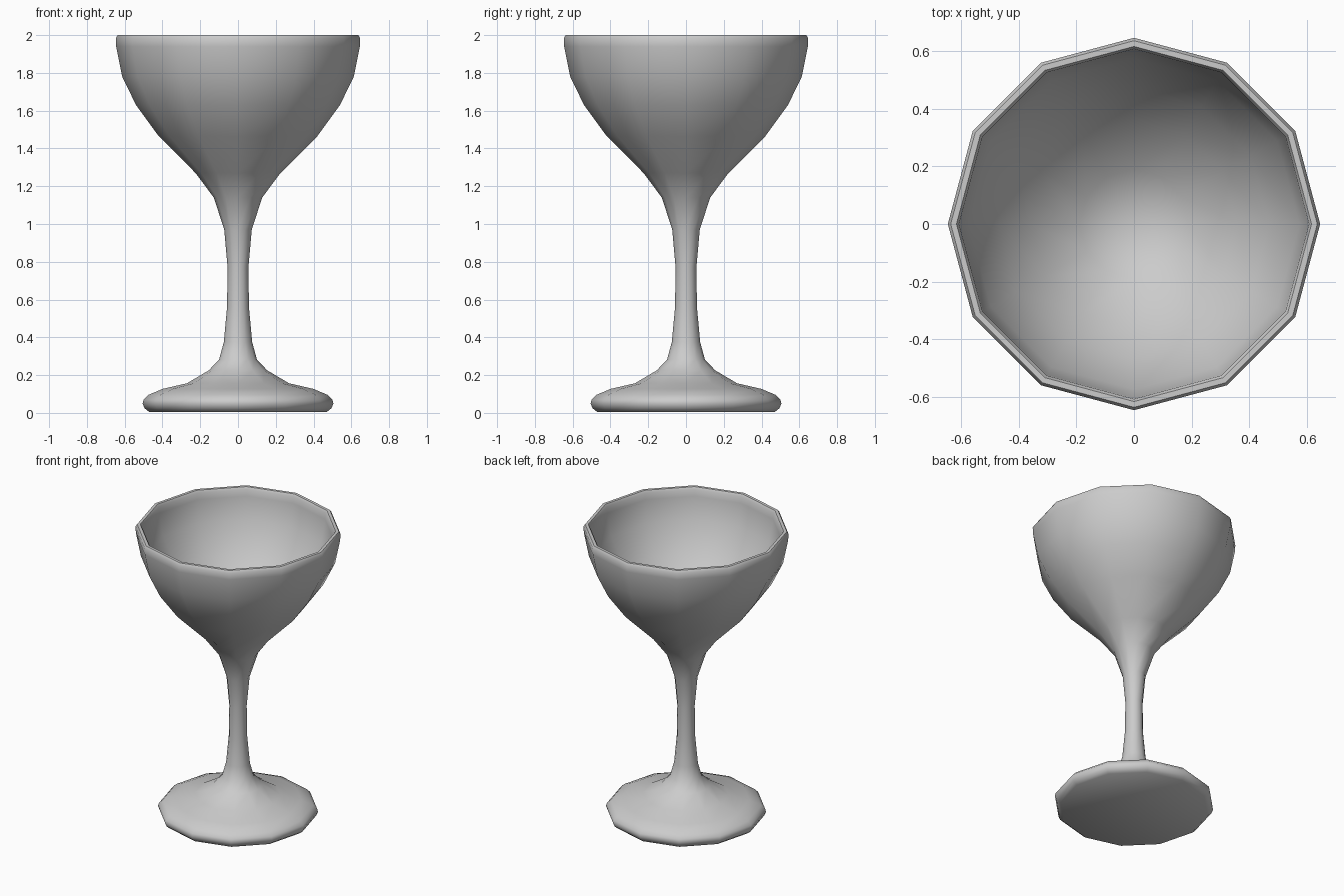
import bpy, bmesh
from math import cos, sin, tau, radians

if "Cube" in bpy.data.objects:
    bpy.data.objects.remove(bpy.data.objects["Cube"])

SIDES = 12


def lathe(name, profile, angle):
    """Revolve (radius, z) points around z; radius 0 makes a pole."""
    bm = bmesh.new()
    rings = []
    for r, z in profile:
        n = 1 if r == 0 else SIDES
        rings.append([bm.verts.new((r * cos(tau * i / SIDES), r * sin(tau * i / SIDES), z))
                      for i in range(n)])
    for a, b in zip(rings, rings[1:]):
        for i in range(SIDES):
            j = (i + 1) % SIDES
            quad = [a[i % len(a)], a[j % len(a)], b[j % len(b)], b[i % len(b)]]
            bm.faces.new(list(dict.fromkeys(quad)))
    bmesh.ops.recalc_face_normals(bm, faces=bm.faces)
    mesh = bpy.data.meshes.new(name)
    bm.to_mesh(mesh)
    bm.free()
    obj = bpy.data.objects.new(name, mesh)
    bpy.context.collection.objects.link(obj)
    bpy.context.view_layer.objects.active = obj
    obj.select_set(True)
    bpy.ops.object.shade_smooth_by_angle(angle=radians(angle))
    return obj


# Foot: flat underside, rounded edge, flare up to the stem
foot = [(0, 0.005), (0.47, 0.005), (0.495, 0.025), (0.505, 0.05), (0.50, 0.07),
        (0.475, 0.095), (0.40, 0.127), (0.27, 0.157)]
# Stem
stem = [(0.155, 0.225), (0.10, 0.283), (0.075, 0.375), (0.058, 0.56),
        (0.055, 0.77), (0.073, 0.97), (0.128, 1.14)]
# Bowl outside, then rim
bowl = [(0.225, 1.27), (0.42, 1.465), (0.54, 1.63), (0.613, 1.78),
        (0.645, 1.94), (0.647, 1.985), (0.637, 2.0), (0.617, 2.0)]
# Bowl inside
inside = [(0.608, 1.985), (0.605, 1.94), (0.575, 1.79), (0.47, 1.60),
          (0.36, 1.465), (0.19, 1.32), (0, 1.25)]

lathe("goblet", foot + stem + bowl + inside, 50)
